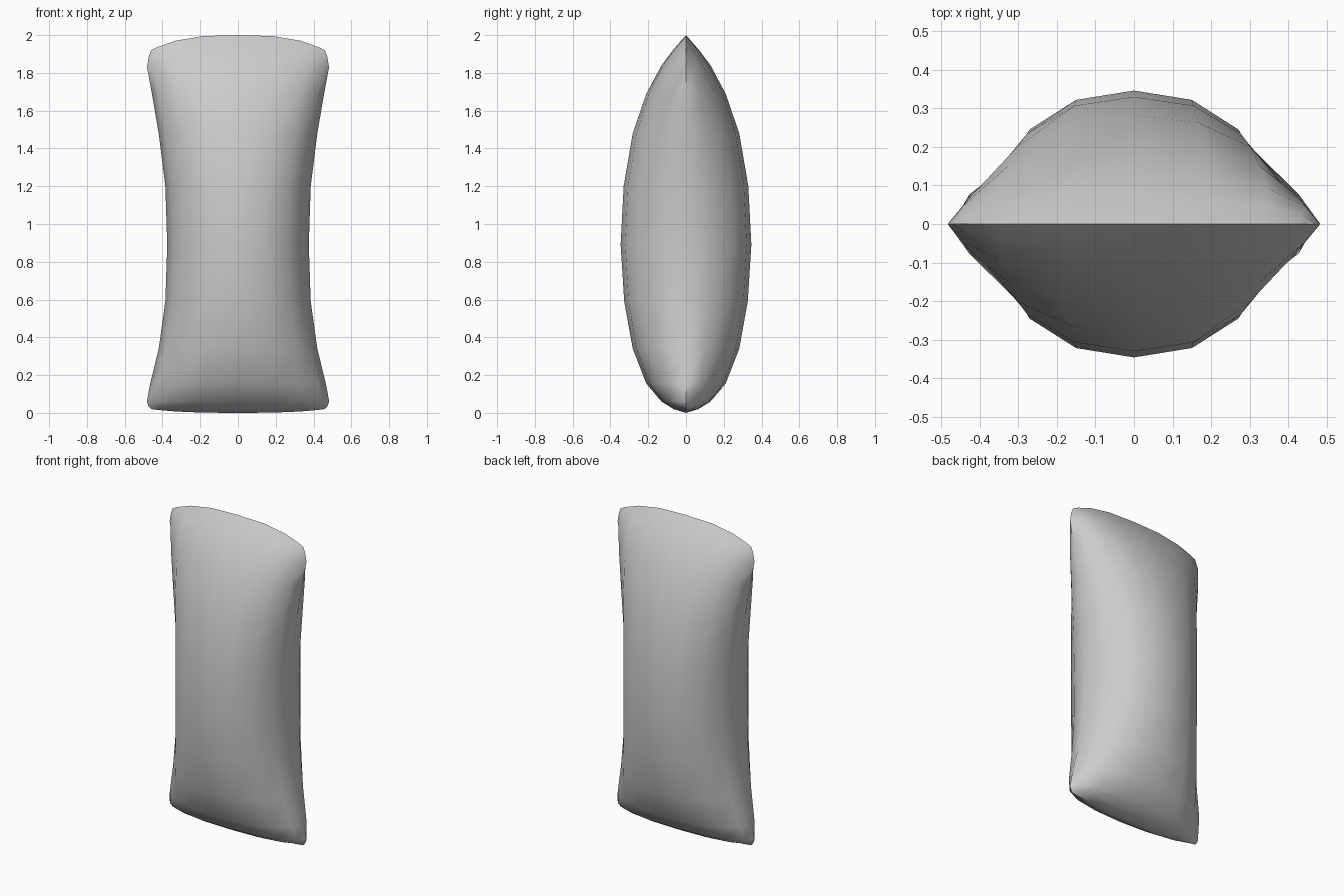
import bpy, bmesh

if "Cube" in bpy.data.objects:
    bpy.data.objects.remove(bpy.data.objects["Cube"])

# Rows from bottom seam to top seam: height, half width, half depth, corner rounding in z
rows = [
    (0.000, 0.46, 0.000, 0.02), (0.020, 0.473, 0.065, 0.015),
    (0.060, 0.483, 0.130, 0.0), (0.155, 0.465, 0.210, 0.0),
    (0.340, 0.420, 0.282, 0.0), (0.590, 0.385, 0.327, 0.0),
    (0.890, 0.375, 0.346, 0.0), (1.200, 0.385, 0.330, 0.0),
    (1.480, 0.420, 0.282, 0.0), (1.690, 0.456, 0.210, 0.0),
    (1.840, 0.482, 0.130, -0.01), (1.925, 0.473, 0.066, -0.04),
    (2.000, 0.460, 0.000, -0.08),
]
# Half cross-section: fraction of width, fraction of depth
half = [(0, 1), (0.40, 0.93), (0.72, 0.71), (0.92, 0.36), (1, 0)]
section = [(-u, d) for u, d in half[:0:-1]] + half

# Pillow: two bulging panels welded along the flat seam
bm = bmesh.new()
for side in (-1, 1):
    grid = [[bm.verts.new((u * w, side * d * t, z + drop * abs(u) ** 3))
             for u, d in section] for z, w, t, drop in rows]
    for a, b in zip(grid, grid[1:]):
        for i in range(len(section) - 1):
            quad = [a[i], a[i + 1], b[i + 1], b[i]]
            bm.faces.new(quad if side < 0 else quad[::-1])
bmesh.ops.remove_doubles(bm, verts=bm.verts, dist=0.0005)
bmesh.ops.recalc_face_normals(bm, faces=bm.faces)

mesh = bpy.data.meshes.new("pillow")
bm.to_mesh(mesh)
bm.free()
pillow = bpy.data.objects.new("pillow", mesh)
bpy.context.collection.objects.link(pillow)

# Smooth panels with a sharp seam
bpy.context.view_layer.objects.active = pillow
pillow.select_set(True)
bpy.ops.object.shade_smooth_by_angle(angle=0.8)
